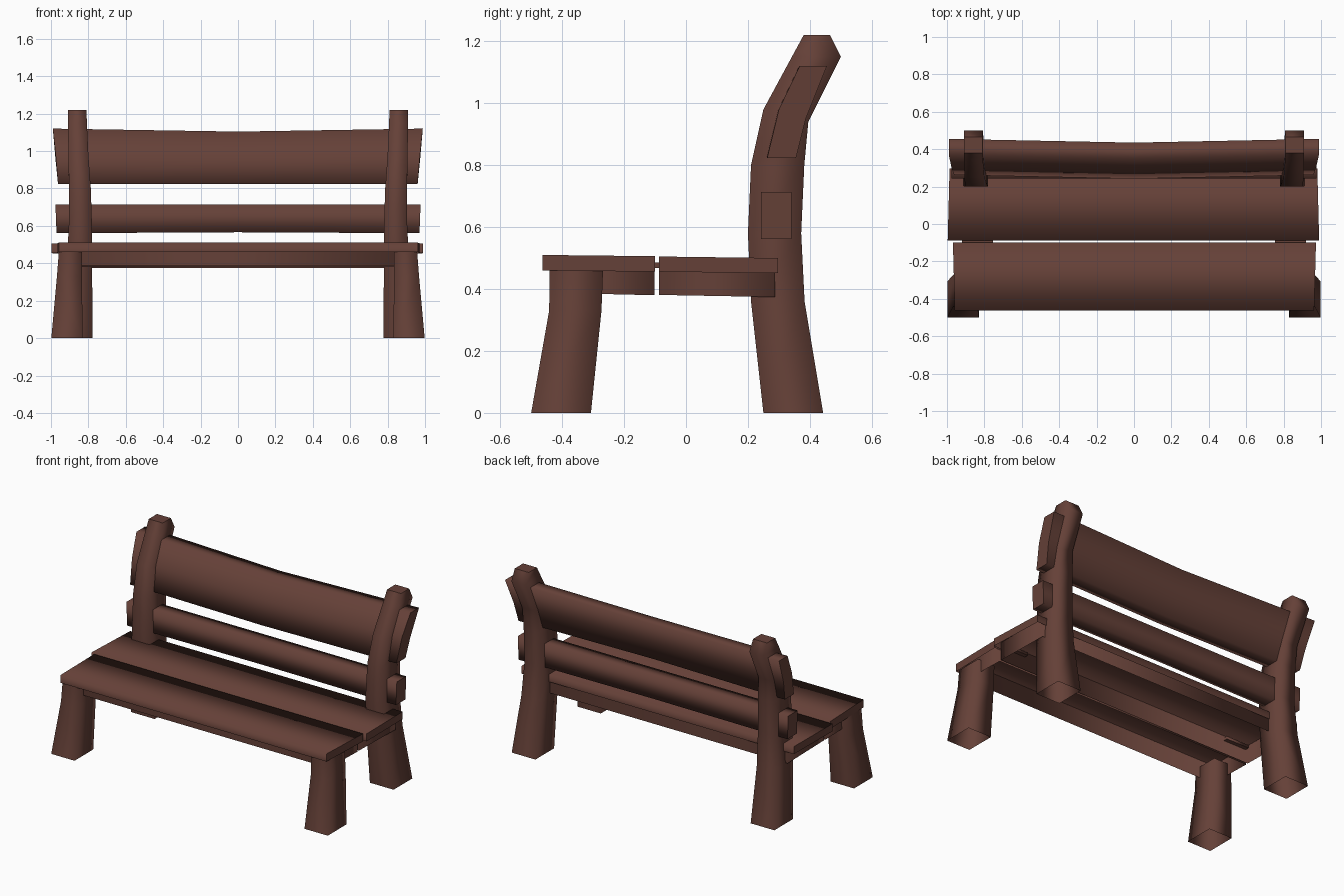
import bpy, bmesh

if "Cube" in bpy.data.objects:
    bpy.data.objects.remove(bpy.data.objects["Cube"])

wood = bpy.data.materials.new("dark brown wood")
wood.diffuse_color = (0.13, 0.052, 0.039, 1)
wood.use_nodes = True
wood.node_tree.nodes["Principled BSDF"].inputs["Base Color"].default_value = wood.diffuse_color


def loft(name, rings, mirror=False, caps=(True, True), skip=()):
    """Skin a row of equal cross-sections; sharp end caps, smooth sides."""
    bm = bmesh.new()
    loops = [[bm.verts.new(p) for p in ring] for ring in rings]
    n = len(loops[0])
    for a, b in zip(loops, loops[1:]):
        for i in range(n):
            if i not in skip:
                j = (i + 1) % n
                bm.faces.new((a[i], b[i], b[j], a[j])).smooth = True
    ends = [bm.faces.new(loop) for loop, keep in zip((loops[0], loops[-1]), caps) if keep]
    bmesh.ops.recalc_face_normals(bm, faces=bm.faces)
    for f in ends:
        for e in f.edges:
            e.smooth = False
    me = bpy.data.meshes.new(name)
    bm.to_mesh(me)
    bm.free()
    me.materials.append(wood)
    ob = bpy.data.objects.new(name, me)
    bpy.context.collection.objects.link(ob)
    if mirror:
        ob.modifiers.new("mirror", 'MIRROR')
    return ob


def post(name, sections, caps=(False, True)):
    """Section: front y, front z, back y, back z, inner x, outer x."""
    loft(name, [[(x0, yf, zf), (x1, yf, zf), (x1, yb, zb), (x0, yb, zb)]
                for yf, zf, yb, zb, x0, x1 in sections], True, caps)


def board(name, profile, stations, skip=()):
    """Profile: (y, z, end scale, z-shift weight). Station: x, y shift, z shift."""
    loft(name, [[(x * s, y + dy, z + dz * w) for y, z, s, w in profile]
                for x, dy, dz in stations], skip=skip)


def frame(name, x, yf, yb, front_z, back_z):
    """Four walls under a plank, open above and below."""
    loft(name, [[(-x, yf, f), (x, yf, f), (x, yb, b), (-x, yb, b)]
                for f, b in zip(front_z, back_z)], caps=(False, False))


# Splayed front legs, hollow at the foot
post("front_legs", [
    (-0.50, 0.0, -0.307, 0.0, 0.83, 0.998),
    (-0.442, 0.33, -0.273, 0.33, 0.835, 0.968),
    (-0.44, 0.46, -0.268, 0.46, 0.835, 0.958)], (False, False))

# Back legs rising into bent back posts
post("back_posts", [
    (0.25, 0.0, 0.443, 0.0, 0.777, 0.948),
    (0.21, 0.36, 0.383, 0.36, 0.78, 0.92),
    (0.20, 0.58, 0.372, 0.58, 0.78, 0.905),
    (0.21, 0.80, 0.382, 0.80, 0.787, 0.904),
    (0.25, 0.98, 0.395, 0.94, 0.80, 0.906),
    (0.342, 1.15, 0.50, 1.15, 0.808, 0.91),
    (0.38, 1.22, 0.465, 1.22, 0.81, 0.91)])

# Seat planks, hollow underneath, each on a narrower frame
board("front_seat_plank",
      [(-0.463, 0.46, 0.965, 0), (-0.463, 0.51, 0.965, 0),
       (-0.10, 0.506, 0.975, 0), (-0.10, 0.456, 0.975, 0)],
      [(-0.993, 0, 0), (0.998, 0, 0)], skip=(3,))
board("back_seat_plank",
      [(-0.088, 0.456, 1.0, 0), (-0.088, 0.505, 1.0, 0),
       (0.297, 0.50, 0.99, 0), (0.297, 0.451, 0.99, 0)],
      [(-0.996, 0, 0), (0.99, 0, 0)], skip=(3,))
frame("front_seat_frame", 0.935, -0.40, -0.101, (0.387, 0.505), (0.38, 0.502))
frame("back_seat_frame", 0.935, -0.087, 0.288, (0.381, 0.50), (0.374, 0.496))

# Small straps bridging the gap between the planks
post("seat_straps", [
    (-0.13, 0.468, -0.06, 0.468, 0.755, 0.92),
    (-0.13, 0.486, -0.06, 0.486, 0.755, 0.92)], (True, True))

# Lower backrest slat
board("lower_back_slat",
      [(0.243, 0.561, 0.982, 1), (0.243, 0.713, 0.988, 0),
       (0.34, 0.713, 0.988, 0), (0.34, 0.561, 0.982, 1)],
      [(-0.988, 0, 0), (0, 0, 0.005), (0.988, 0, 0)])

# Upper backrest slat, curved in profile and bowed along its length
board("upper_back_slat",
      [(0.262, 0.823, 0.972, 0), (0.30, 0.98, 0.985, 0.5), (0.367, 1.12, 1.0, 1),
       (0.455, 1.12, 1.0, 1), (0.387, 0.95, 0.985, 0.5), (0.355, 0.823, 0.972, 0)],
      [(-0.99, 0, 0), (0, -0.02, -0.016), (0.988, 0, 0)])
